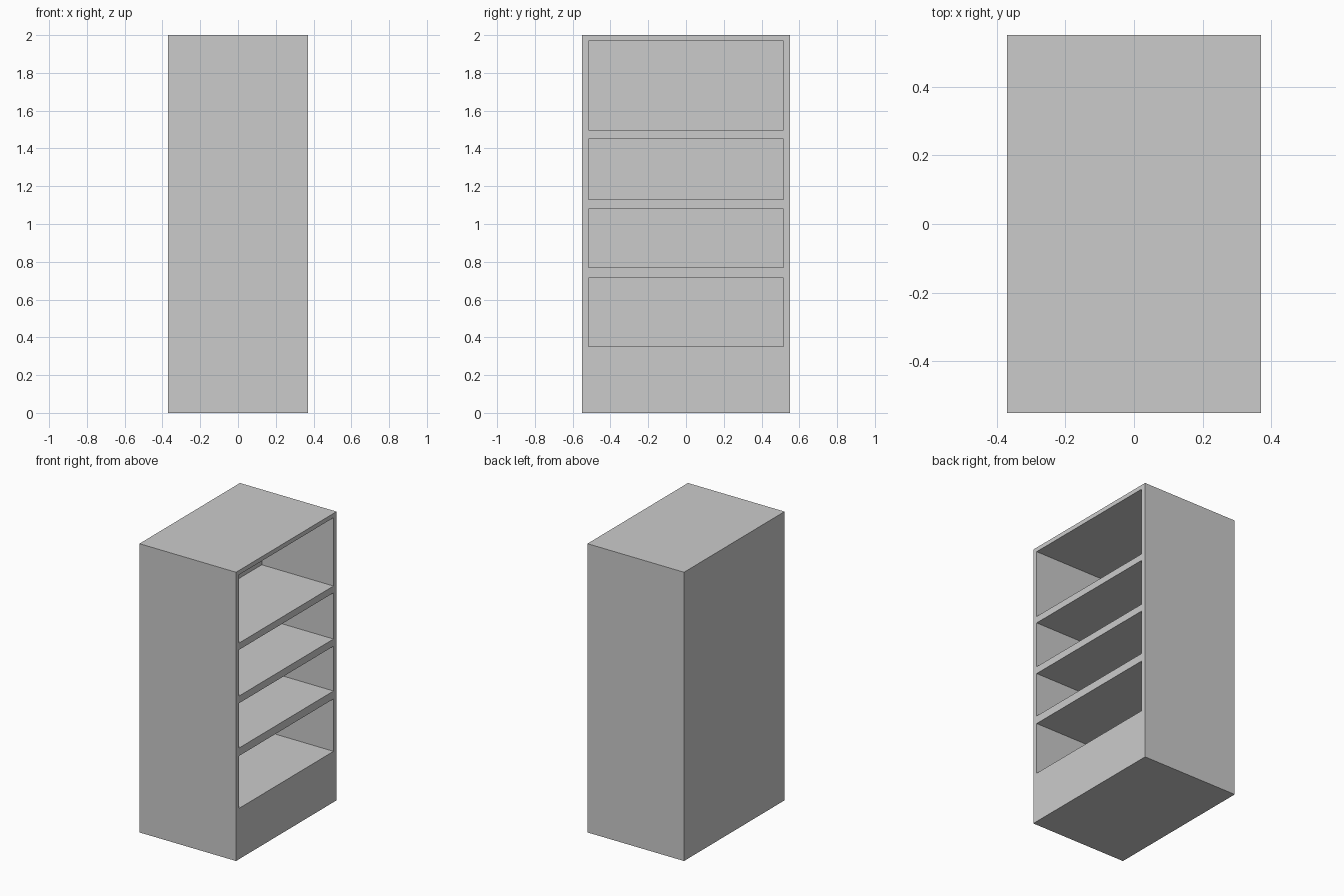
import bpy, bmesh

if "Cube" in bpy.data.objects:
    bpy.data.objects.remove(bpy.data.objects["Cube"])

HX, HY, H = 0.37, 0.55, 2.0          # cabinet half width, half depth, height
IN_Y, IN_Z0, IN_Z1 = 0.517, 0.352, 1.97  # cavity limits
BACK_X = -0.18                       # inner wall of the cavity


def make_object(name, bm):
    bmesh.ops.recalc_face_normals(bm, faces=bm.faces)
    mesh = bpy.data.meshes.new(name)
    bm.to_mesh(mesh)
    bm.free()
    obj = bpy.data.objects.new(name, mesh)
    bpy.context.collection.objects.link(obj)
    return obj


def box_bmesh(x0, x1, y0, y1, z0, z1):
    bm = bmesh.new()
    bmesh.ops.create_cube(bm, size=1)
    for v in bm.verts:
        v.co.x = x1 if v.co.x > 0 else x0
        v.co.y = y1 if v.co.y > 0 else y0
        v.co.z = z1 if v.co.z > 0 else z0
    return bm


# Cabinet case: the +x face is inset to a frame, then pushed in as one cavity
bm = box_bmesh(-HX, HX, -HY, HY, 0, H)
bm.normal_update()
opening = max(bm.faces, key=lambda f: f.calc_center_median().x)
bmesh.ops.inset_region(bm, faces=[opening], thickness=0.03)
for v in opening.verts:
    v.co.y = IN_Y if v.co.y > 0 else -IN_Y
    v.co.z = IN_Z1 if v.co.z > H / 2 else IN_Z0
wall = bmesh.ops.extrude_discrete_faces(bm, faces=[opening])["faces"][0]
for v in wall.verts:
    v.co.x = BACK_X
make_object("cabinet_case", bm)

# Shelves, flush with the open side
for i, (z0, z1) in enumerate([(0.715, 0.77), (1.08, 1.13), (1.45, 1.497)]):
    make_object(f"shelf_{i + 1}", box_bmesh(BACK_X, HX, -IN_Y, IN_Y, z0, z1))
